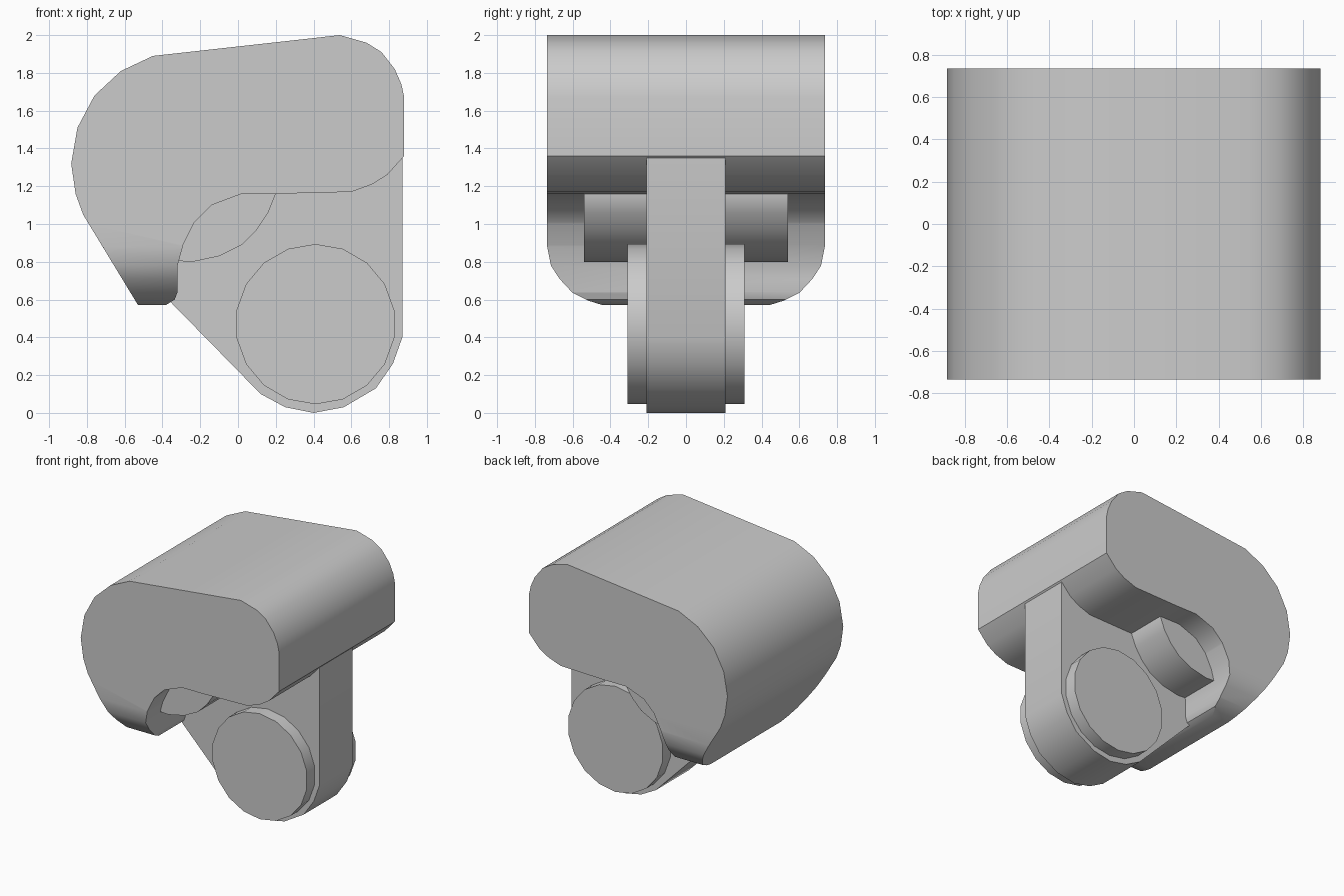
import bpy, bmesh, math
from mathutils import Vector

cube = bpy.data.objects.get("Cube")
if cube:
    bpy.data.objects.remove(cube, do_unlink=True)

grey = bpy.data.materials.new("plain grey")
grey.use_nodes = True
colour = (0.6, 0.6, 0.6, 1)
grey.diffuse_color = colour
grey.node_tree.nodes["Principled BSDF"].inputs["Base Color"].default_value = colour


def extrude_profile(profile, half_width):
    """Closed prism along y from an x/z outline."""
    bm = bmesh.new()
    face = bm.faces.new([bm.verts.new((x, -half_width, z)) for x, z in profile])
    out = bmesh.ops.extrude_face_region(bm, geom=[face])
    moved = [v for v in out["geom"] if isinstance(v, bmesh.types.BMVert)]
    bmesh.ops.translate(bm, verts=moved, vec=(0, 2 * half_width, 0))
    bmesh.ops.recalc_face_normals(bm, faces=bm.faces)
    return bm


def finish(name, bm):
    bmesh.ops.recalc_face_normals(bm, faces=bm.faces)
    mesh = bpy.data.meshes.new(name)
    bm.to_mesh(mesh)
    bm.free()
    mesh.materials.append(grey)
    ob = bpy.data.objects.new(name, mesh)
    bpy.context.collection.objects.link(ob)
    bpy.ops.object.select_all(action="DESELECT")
    ob.select_set(True)
    bpy.context.view_layer.objects.active = ob
    bpy.ops.object.shade_smooth_by_angle(angle=math.radians(35))
    return ob


def bisect(bm, point, normal, cut):
    geom = bm.verts[:] + bm.edges[:] + bm.faces[:]
    out = bmesh.ops.bisect_plane(bm, geom=geom, dist=1e-5, plane_co=point,
                                 plane_no=normal, clear_outer=cut)
    if cut:
        bmesh.ops.holes_fill(bm, edges=[e for e in bm.edges if e.is_boundary], sides=0)


# Hooded housing with a flap hanging down on one side
housing = extrude_profile([
    (0.54, 2.0), (0.68, 1.96), (0.76, 1.91), (0.83, 1.82), (0.865, 1.74),
    (0.88, 1.67), (0.88, 1.36), (0.79, 1.26), (0.71, 1.21), (0.6, 1.17),
    (0.2, 1.16), (0.02, 1.16), (-0.14, 1.1), (-0.23, 1.01), (-0.29, 0.89),
    (-0.32, 0.78), (-0.32, 0.64), (-0.335, 0.6), (-0.38, 0.572),
    (-0.53, 0.572), (-0.82, 1.05), (-0.86, 1.16), (-0.883, 1.32),
    (-0.85, 1.51), (-0.76, 1.68), (-0.62, 1.81), (-0.45, 1.89)], 0.735)
bisect(housing, (0, 0, 1.0), (0, 0, 1), False)

# Round the flap's lower corners on both sides
corner = [(0.735, 0.88), (0.715, 0.78), (0.67, 0.71), (0.6, 0.635), (0.52, 0.595), (0.44, 0.57)]
for side in (-1, 1):
    for (y0, z0), (y1, z1) in zip(corner, corner[1:]):
        bisect(housing, (0, side * y0, z0), Vector((0, side * (z0 - z1), y1 - y0)), True)
finish("housing", housing)

# Flat arm between the housing and the wheel
finish("arm", extrude_profile([
    (-0.36, 0.59), (0.12, 0.1), (0.25, 0.03), (0.4, 0.0), (0.56, 0.03),
    (0.73, 0.13), (0.82, 0.26), (0.87, 0.4), (0.87, 1.5), (-0.2, 1.5), (-0.45, 0.9)], 0.21))


def disc(cx, cz, radius, sides):
    steps = [2 * math.pi * i / sides for i in range(sides)]
    return [(cx + radius * math.sin(a), cz + radius * math.cos(a)) for a in steps]


# Round wheel on the arm
finish("wheel", extrude_profile(disc(0.41, 0.47, 0.424, 18), 0.31))

# Cross pin tucked under the hood
finish("cross_pin", extrude_profile([
    (0.2, 1.16), (0.16, 1.06), (0.1, 0.97), (0.02, 0.89), (-0.1, 0.83),
    (-0.24, 0.8), (-0.33, 0.805), (-0.4, 1.0), (-0.2, 1.25), (0.18, 1.25)], 0.54))
